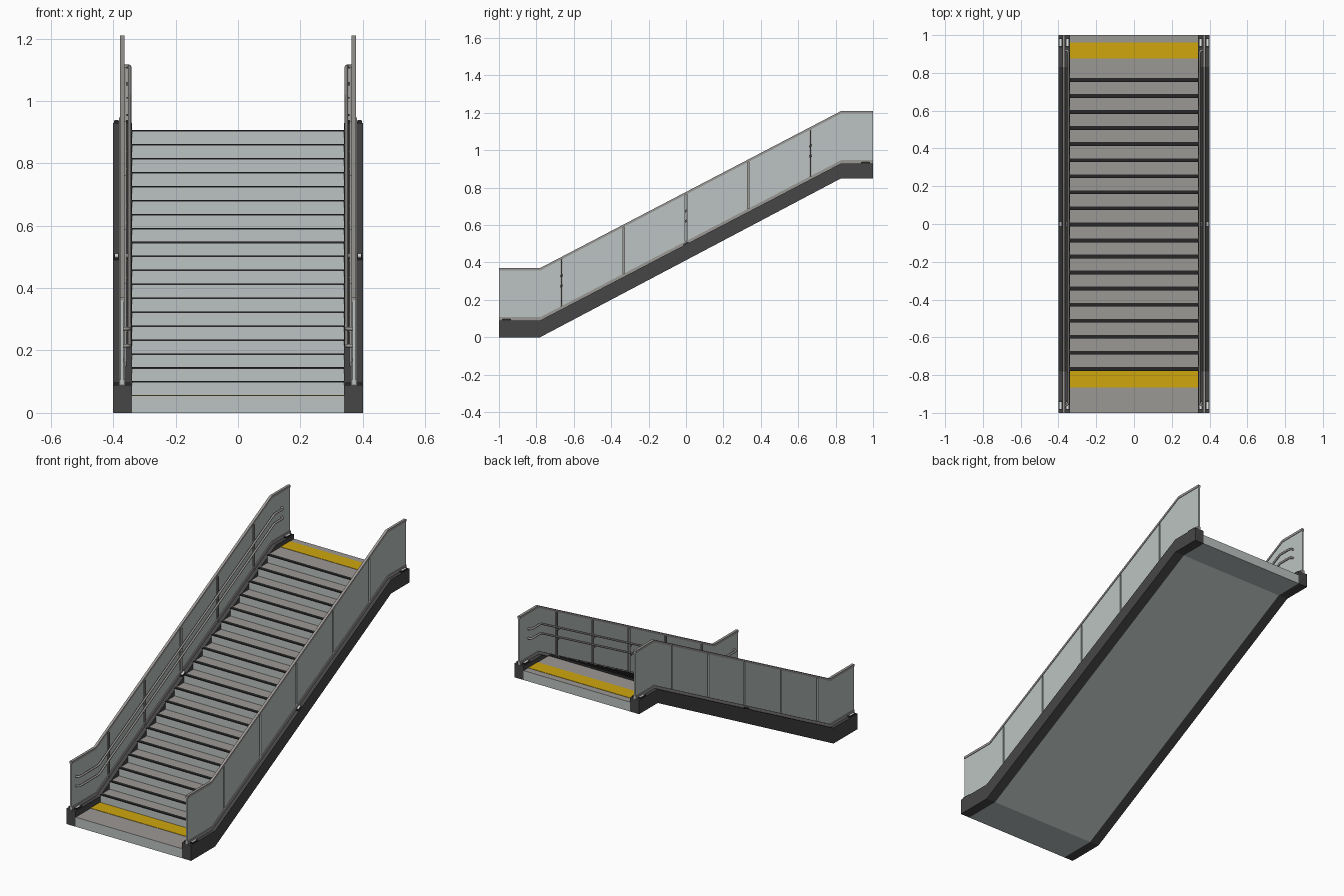
import bpy, bmesh, math
from mathutils import Vector

if "Cube" in bpy.data.objects:
    bpy.data.objects.remove(bpy.data.objects["Cube"])


def material(name, rgb):
    m = bpy.data.materials.new(name)
    m.diffuse_color = (*rgb, 1)
    m.use_nodes = True
    m.node_tree.nodes["Principled BSDF"].inputs["Base Color"].default_value = m.diffuse_color
    return m


PANEL = material("pale blue grey", (0.50, 0.55, 0.54))
TREAD = material("warm grey metal", (0.33, 0.315, 0.30))
DARK = material("charcoal", (0.062, 0.062, 0.062))
BLACK = material("black nosing", (0.02, 0.02, 0.02))
YELLOW = material("warning yellow", (0.62, 0.38, 0.004))
WHITE = material("white lens", (0.85, 0.87, 0.87))

KINK_LOW, KINK_HIGH = -0.78, 0.83      # where the slope starts and ends
STEPS, GO, RISE, FLOOR = 19, 0.085, 0.0447, 0.055


def top_z(y):
    """Height of the stringer top at y."""
    t = (y - KINK_LOW) / (KINK_HIGH - KINK_LOW)
    return 0.09 + 0.84 * min(1, max(0, t))


def finish(name, bm, mats, mirror):
    me = bpy.data.meshes.new(name)
    bmesh.ops.recalc_face_normals(bm, faces=bm.faces)
    bm.to_mesh(me)
    bm.free()
    for m in mats:
        me.materials.append(m)
    ob = bpy.data.objects.new(name, me)
    bpy.context.collection.objects.link(ob)
    if mirror:
        mod = ob.modifiers.new("other_side", 'MIRROR')
        mod.use_mirror_merge = False
    return ob


def add_prism(bm, pts, x0, x1):
    """Extrude a y-z outline from x0 to x1."""
    f = bm.faces.new([bm.verts.new((x0, y, z)) for y, z in pts])
    new = bmesh.ops.extrude_face_region(bm, geom=[f])["geom"]
    bmesh.ops.translate(bm, vec=(x1 - x0, 0, 0),
                        verts=[v for v in new if isinstance(v, bmesh.types.BMVert)])


def band(y0, y1, lo, hi):
    """Outline that follows the stringer top between two offsets."""
    ys = [y0] + [k for k in (KINK_LOW, KINK_HIGH) if y0 < k < y1] + [y1]
    return [(y, top_z(y) + lo) for y in ys] + [(y, top_z(y) + hi) for y in reversed(ys)]


def prisms(name, outlines, x0, x1, mat, mirror=True):
    bm = bmesh.new()
    for o in outlines:
        add_prism(bm, o, x0, x1)
    return finish(name, bm, [mat], mirror)


def rect(y0, y1, z0, z1):
    return [(y0, z0), (y1, z0), (y1, z1), (y0, z1)]


# Stair body with landings and soffit; upward faces are warm grey
pts = [(-1, 0), (KINK_LOW, 0), (KINK_HIGH, 0.85), (1, 0.85)]
stairs = [(-1, FLOOR)]
for i in range(STEPS):
    y = -0.775 + GO * i
    stairs += [(y, FLOOR + RISE * i), (y, FLOOR + RISE * (i + 1))]
stairs.append((1, FLOOR + RISE * STEPS))
bm = bmesh.new()
add_prism(bm, pts + stairs[::-1], -0.34, 0.34)
bmesh.ops.recalc_face_normals(bm, faces=bm.faces)
for f in bm.faces:
    f.material_index = 1 if f.normal.z > 0.9 else 0
finish("stair_body", bm, [PANEL, TREAD], False)

# Dark nosing strips on each step edge
prisms("step_nosings",
       [rect(-0.777 + GO * i, -0.757 + GO * i,
             FLOOR + RISE * (i + 1) - 0.003, FLOOR + RISE * (i + 1) + 0.002)
        for i in range(STEPS)], -0.34, 0.34, BLACK, False)

# Yellow warning strips on both landings
top = FLOOR + RISE * STEPS
prisms("warning_strips", [rect(-0.865, -0.778, FLOOR - 0.002, FLOOR + 0.002),
                          rect(0.875, 0.96, top - 0.002, top + 0.002)],
       -0.34, 0.34, YELLOW, False)

# Side stringers
prisms("stringers", [pts + [(1, 0.93), (KINK_HIGH, 0.93), (KINK_LOW, 0.09), (-1, 0.09)]],
       0.34, 0.40, DARK)

# Balustrade panels with open joints, capping rail and base trim
joints = [-0.665, -0.333, 0, 0.333, 0.665]
edges = [-1] + [j + d for j in joints for d in (-0.005, 0.005)] + [1]
prisms("balustrade_panels", [band(a, b, 0.002, 0.27) for a, b in zip(edges[::2], edges[1::2])],
       0.367, 0.376, PANEL)
prisms("capping_rails", [band(-1, 1, 0.266, 0.28)], 0.364, 0.379, TREAD)
prisms("base_trims", [band(-1, 1, 0, 0.017)], 0.362, 0.381, TREAD)

# Slim posts behind the joints
prisms("joint_posts", [rect(j - 0.003, j + 0.003, top_z(j), top_z(j) + 0.265) for j in joints],
       0.358, 0.365, TREAD)

# Small light fittings on the stringer tops
for nm, x0, x1 in (("inner", 0.345, 0.361), ("outer", 0.382, 0.397)):
    spots = [(-0.96, 0.025), (0, 0.014), (0.96, 0.025)]
    prisms(nm + "_fitting_bases", [band(y - r, y + r, 0, 0.007) for y, r in spots], x0, x1, BLACK)
    prisms(nm + "_fitting_lenses", [band(y - r * .75, y + r * .75, 0.006, 0.009) for y, r in spots],
           x0 + 0.002, x1 - 0.002, WHITE)


def tube(name, paths, r, mat):
    cu = bpy.data.curves.new(name, 'CURVE')
    cu.dimensions = '3D'
    cu.bevel_depth, cu.bevel_resolution, cu.use_fill_caps = r, 2, True
    for path in paths:
        sp = cu.splines.new('POLY')
        sp.points.add(len(path) - 1)
        for p, co in zip(sp.points, path):
            p.co = (*co, 1)
    tmp = bpy.data.objects.new(name + "_path", cu)
    bpy.context.collection.objects.link(tmp)
    bpy.context.view_layer.update()
    me = bpy.data.meshes.new_from_object(tmp.evaluated_get(bpy.context.evaluated_depsgraph_get()))
    bpy.data.objects.remove(tmp)
    me.name = name
    me.materials.clear()
    me.materials.append(mat)
    me.shade_smooth()
    ob = bpy.data.objects.new(name, me)
    bpy.context.collection.objects.link(ob)
    ob.modifiers.new("other_side", 'MIRROR').use_mirror_merge = False


# Double handrails with ends that return to the panels
X, BEND = 0.348, 0.014
rails, brackets = [], []
for off in (0.18, 0.125):
    arc = [(X + BEND * (1 - math.cos(a)), BEND * (1 - math.sin(a)))
           for a in (math.pi / 2, math.pi / 3, math.pi / 6, 0)][::-1]
    arc = [(X + BEND * (1 - math.sin(a)), BEND * (1 - math.cos(a)))
           for a in (0, math.pi / 6, math.pi / 3, math.pi / 2)]
    lo, hi = 0.09 + off, 0.93 + off
    path = [(0.368, -0.96, lo)] + [(x, -0.96 + d, lo) for x, d in arc]
    path += [(X, KINK_LOW, lo), (X, KINK_HIGH, hi)]
    path += [(x, 0.92 - d, hi) for x, d in reversed(arc)] + [(0.368, 0.92, hi)]
    rails.append(path)
    for j in joints:
        z = top_z(j) + off
        brackets.append([(X, j, z - 0.003), (X + 0.003, j, z - 0.014), (0.362, j, z - 0.014)])
tube("handrails", rails, 0.006, TREAD)
tube("handrail_brackets", brackets, 0.003, TREAD)
